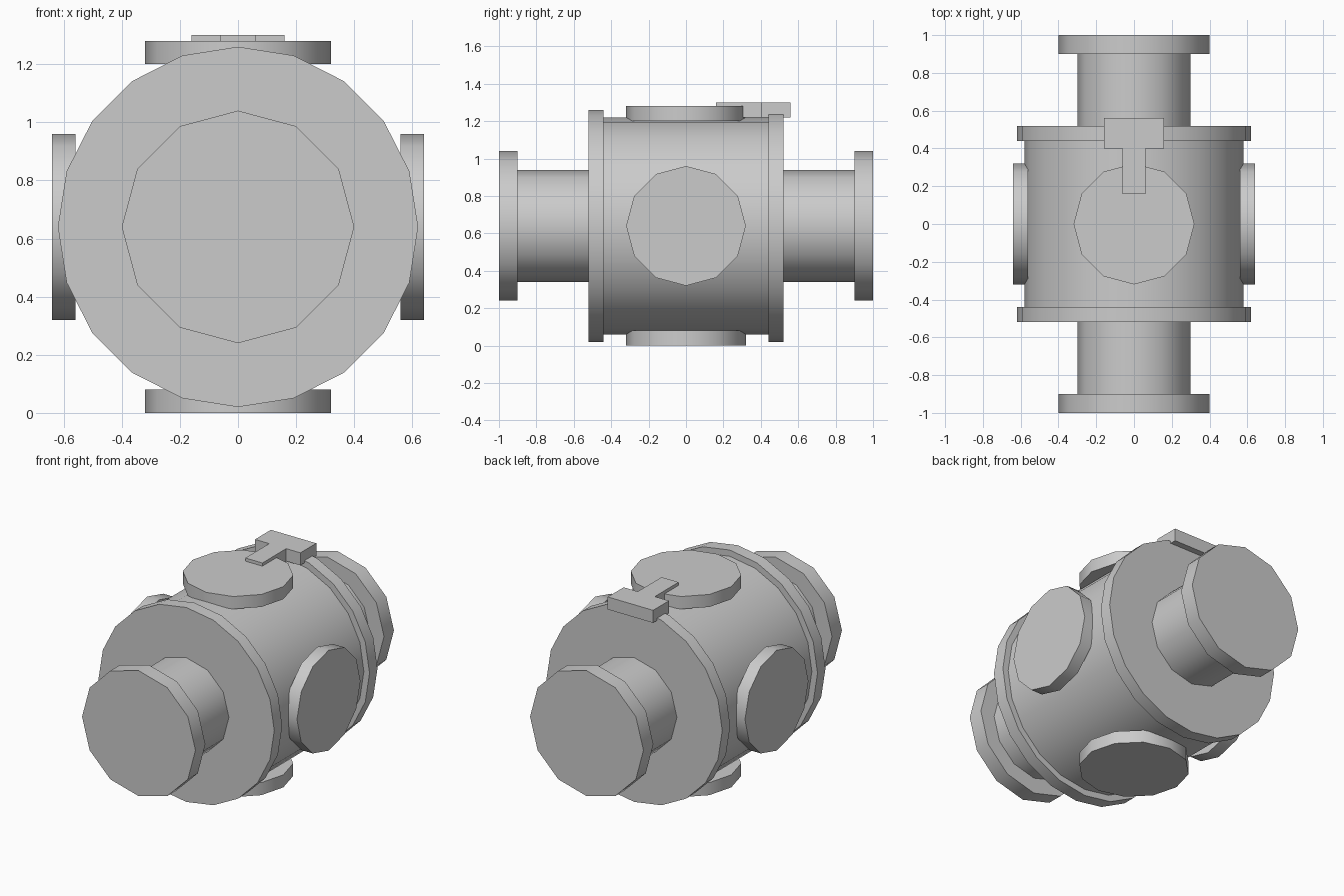
import bpy, bmesh
from math import radians
from mathutils import Vector

cube = bpy.data.objects.get("Cube")
if cube:
    bpy.data.objects.remove(cube, do_unlink=True)

CENTRE = Vector((0, 0, 0.64))

grey = bpy.data.materials.new("light grey")
grey.use_nodes = True
grey.diffuse_color = (0.6, 0.6, 0.6, 1)
grey.node_tree.nodes["Principled BSDF"].inputs["Base Color"].default_value = (0.6, 0.6, 0.6, 1)


def finish(name, bm):
    bmesh.ops.recalc_face_normals(bm, faces=bm.faces)
    mesh = bpy.data.meshes.new(name)
    bm.to_mesh(mesh)
    bm.free()
    mesh.materials.append(grey)
    obj = bpy.data.objects.new(name, mesh)
    bpy.context.collection.objects.link(obj)
    return obj


def disc(name, direction, start, end, radius, sides):
    """Cylinder along a direction from the module centre, smooth around its wall."""
    axis = Vector(direction)
    bm = bmesh.new()
    bmesh.ops.create_cone(bm, cap_ends=True, segments=sides, radius1=radius,
                          radius2=radius, depth=end - start)
    turn = Vector((0, 0, 1)).rotation_difference(axis).to_matrix()
    bmesh.ops.rotate(bm, verts=bm.verts, matrix=turn)
    bmesh.ops.translate(bm, verts=bm.verts, vec=CENTRE + axis * (start + end) / 2)
    obj = finish(name, bm)
    bpy.ops.object.select_all(action='DESELECT')
    obj.select_set(True)
    bpy.context.view_layer.objects.active = obj
    bpy.ops.object.shade_smooth_by_angle(angle=radians(40))


# Central drum
disc("drum", (0, 1, 0), -0.44, 0.44, 0.58, 20)

# Rims, docking necks and end collars
for side, y in (("front", -1), ("back", 1)):
    disc(side + "_rim", (0, y, 0), 0.44, 0.52, 0.62, 20)
    disc(side + "_neck", (0, y, 0), 0.52, 0.90, 0.30, 12)
    disc(side + "_collar", (0, y, 0), 0.90, 1.00, 0.40, 12)

# Four round hatches around the drum
for side, d in (("left", (1, 0, 0)), ("right", (-1, 0, 0)),
                ("top", (0, 0, 1)), ("bottom", (0, 0, -1))):
    disc(side + "_hatch", d, 0.56, 0.64, 0.32, 12)

# T-shaped latch, extruded from its outline
half = [(0.06, 0.16), (0.06, 0.40), (0.16, 0.40), (0.16, 0.56)]
outline = half + [(-x, y) for x, y in reversed(half)]
bm = bmesh.new()
base = bm.faces.new([bm.verts.new((x, y, 1.22)) for x, y in outline])
top = bmesh.ops.extrude_face_region(bm, geom=[base], use_keep_orig=True)
bmesh.ops.translate(bm, vec=(0, 0, 0.08),
                    verts=[v for v in top["geom"] if isinstance(v, bmesh.types.BMVert)])
finish("latch", bm)
